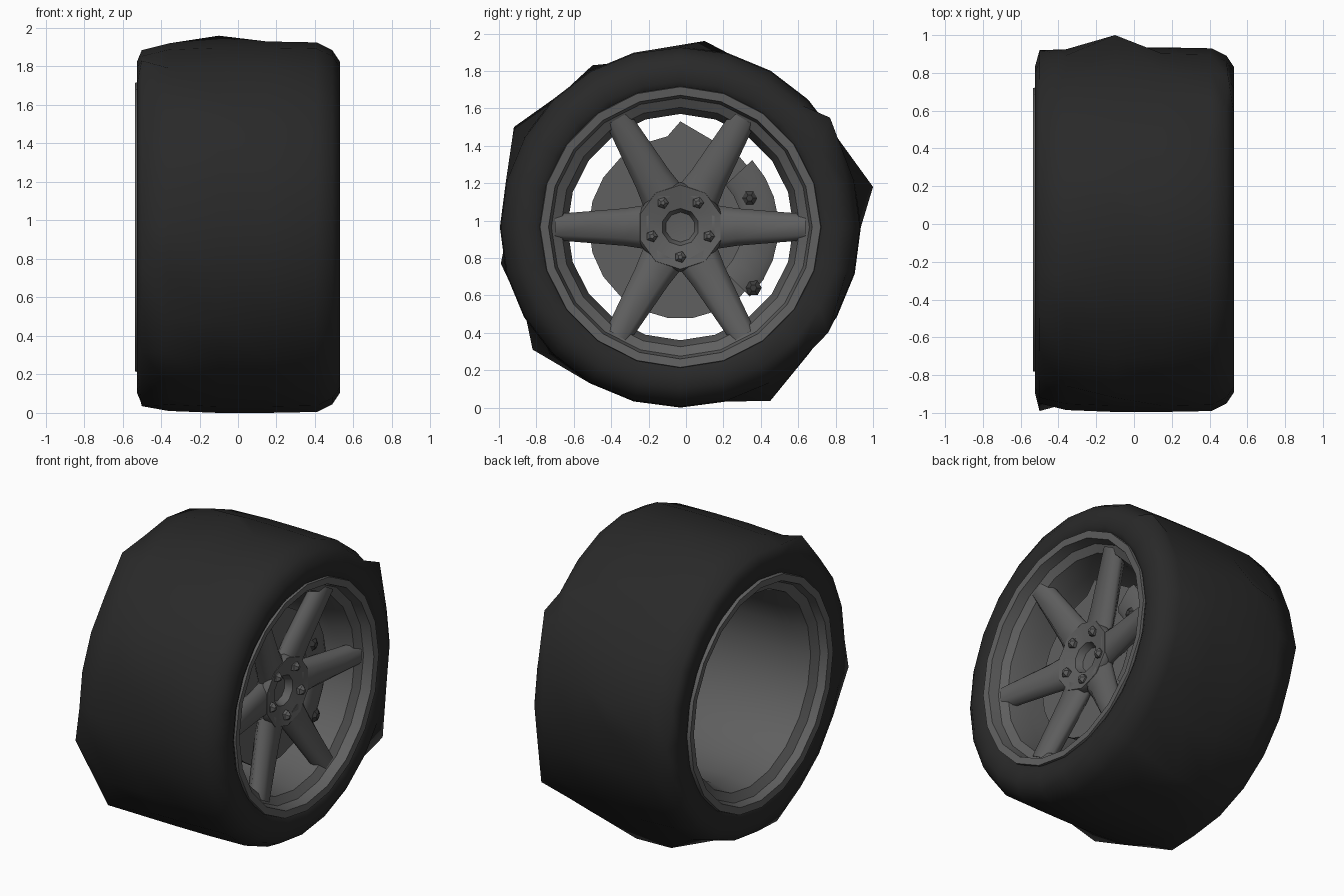
import bpy, bmesh, math
from mathutils import Vector

cube = bpy.data.objects.get("Cube")
if cube:
    bpy.data.objects.remove(cube)

CY, CZ = -0.03, 0.965  # axle position; the axle runs along x


def material(name, value):
    m = bpy.data.materials.new(name)
    m.use_nodes = True
    colour = (value, value, value, 1)
    m.diffuse_color = colour
    bsdf = m.node_tree.nodes["Principled BSDF"]
    bsdf.inputs["Base Color"].default_value = colour
    bsdf.inputs["Roughness"].default_value = 0.7
    return m


rubber = material("black rubber", 0.022)
alloy = material("grey alloy", 0.115)
iron = material("dark iron", 0.045)


def point(x, r, a):
    return Vector((x, CY + r * math.cos(a), CZ + r * math.sin(a)))


def finish(name, bm, mat, angle=35, nudges=()):
    bmesh.ops.remove_doubles(bm, verts=bm.verts, dist=0.0005)
    bmesh.ops.recalc_face_normals(bm, faces=bm.faces)
    for target in nudges:  # pull the closest vertex out to the target
        target = Vector(target)
        min(bm.verts, key=lambda v: (v.co - target).length).co = target
    me = bpy.data.meshes.new(name)
    bm.to_mesh(me)
    bm.free()
    me.materials.append(mat)
    me.shade_smooth()
    me.set_sharp_from_angle(angle=math.radians(angle))
    ob = bpy.data.objects.new(name, me)
    bpy.context.collection.objects.link(ob)


def loft(bm, rings, loop):
    """Bridge rings of points; loop joins the last ring to the first."""
    rows = [[bm.verts.new(p) for p in ring] for ring in rings]
    n = len(rows[0])
    pairs = list(zip(rows, rows[1:]))
    if loop:
        pairs.append((rows[-1], rows[0]))
    else:
        bm.faces.new(rows[0])
        bm.faces.new(rows[-1])
    for a, b in pairs:
        for i in range(n):
            j = (i + 1) % n
            bm.faces.new((a[i], a[j], b[j], b[i]))


def lathe(name, profile, steps, mat, start=0, sweep=360, angle=35, nudges=()):
    """Sweep a closed (x, radius) profile around the axle."""
    full = sweep == 360
    count = steps if full else steps + 1
    angles = [math.radians(start + sweep * i / steps) for i in range(count)]
    bm = bmesh.new()
    loft(bm, [[point(x, r, a) for x, r in profile] for a in angles], full)
    finish(name, bm, mat, angle, nudges)


# Tyre, with its uneven pulled-out tread corners
tyre_profile = [(-0.5, 0.72), (-0.52, 0.77), (-0.525, 0.86), (-0.5, 0.92),
                (-0.36, 0.955), (-0.1, 0.965), (0.15, 0.965), (0.41, 0.96),
                (0.49, 0.92), (0.53, 0.86), (0.53, 0.78), (0.5, 0.72)]
tyre_peaks = [(-0.1, 0.1, 1.96), (-0.1, 1.0, 1.18), (-0.1, -0.92, 1.5),
              (-0.38, -0.82, 0.31), (-0.5, -0.99, 0.77), (0.5, 0.77, 1.55),
              (0.53, 0.76, 0.4), (0.05, 0.45, 0.035), (-0.2, 0.44, 0.035),
              (-0.5, -0.24, 0.035), (-0.5, -0.5, 1.83), (-0.5, 0.92, 0.93)]
lathe("tyre", tyre_profile, 24, rubber, angle=80, nudges=tyre_peaks)

# Rim barrel, a hollow tube with a stepped flange at each end
lathe("rim_barrel",
      [(0.5, 0.755), (0.53, 0.75), (0.525, 0.705), (0.46, 0.69),
       (0.43, 0.64), (0.3, 0.605), (-0.3, 0.605), (-0.45, 0.635),
       (-0.48, 0.69), (-0.53, 0.705), (-0.535, 0.75), (-0.5, 0.755),
       (-0.4, 0.69), (-0.3, 0.64), (0.25, 0.64), (0.4, 0.69)], 20, alloy)

# Hub with a dished face and a recessed centre
lathe("hub", [(0.27, 0), (0.27, 0.2), (0.35, 0.24), (0.385, 0.225),
              (0.355, 0.1), (0.31, 0.08), (0.3, 0)], 10, alloy, start=18,
      angle=50)

# Six tapered spokes with rounded front edges
for k in range(6):
    a = math.radians(60 * k)
    side = Vector((0, -math.sin(a), math.cos(a)))
    rings = []
    for r, half, front, depth in ((0.17, 0.12, 0.375, 0.1),
                                  (0.3, 0.1, 0.395, 0.11),
                                  (0.67, 0.07, 0.46, 0.11)):
        section = [(0.6, -0.7), (1, 0), (1, 0.4), (0.6, 1)]
        section += [(-s, d) for s, d in reversed(section)]
        rings.append([point(front - depth * (d + 0.7) / 1.7, r, a)
                      + side * half * s for s, d in section])
    bm = bmesh.new()
    loft(bm, rings, False)
    finish(f"spoke_{k + 1}", bm, alloy, angle=65)


def stud(name, x, y, z, radius, length, sides, mat):
    """Tapered stud along the axle direction."""
    bm = bmesh.new()
    rings = []
    for dx, r in ((0, radius), (length * 0.6, radius), (length, radius * 0.4)):
        rings.append([(x + dx, y + r * math.cos(math.tau * i / sides),
                       z + r * math.sin(math.tau * i / sides))
                      for i in range(sides)])
    loft(bm, rings, False)
    finish(name, bm, mat)


# Five wheel nuts
for k in range(5):
    p = point(0.355, 0.16, math.radians(54 + 72 * k))
    stud(f"wheel_nut_{k + 1}", *p, 0.032, 0.05, 5, alloy)

# Brake disc and its mounting bell
lathe("brake_disc", [(0.25, 0.1), (0.25, 0.49), (0.285, 0.49), (0.285, 0.1)],
      22, alloy, nudges=[(0.285, -0.03, 1.53)])
lathe("disc_bell", [(0.23, 0), (0.23, 0.2), (0.3, 0.18), (0.3, 0)], 12, alloy)

# Caliper wrapped over the disc edge, with two dark pistons
lathe("caliper", [(0.2, 0.36), (0.2, 0.5), (0.23, 0.525), (0.3, 0.525),
                  (0.32, 0.49), (0.32, 0.36), (0.3, 0.33), (0.22, 0.33)],
      7, alloy, start=-45, sweep=88)
for label, y, z in (("upper", 0.34, 1.12), ("lower", 0.36, 0.64)):
    stud(f"caliper_{label}_piston", 0.29, y, z, 0.045, 0.045, 6, iron)
